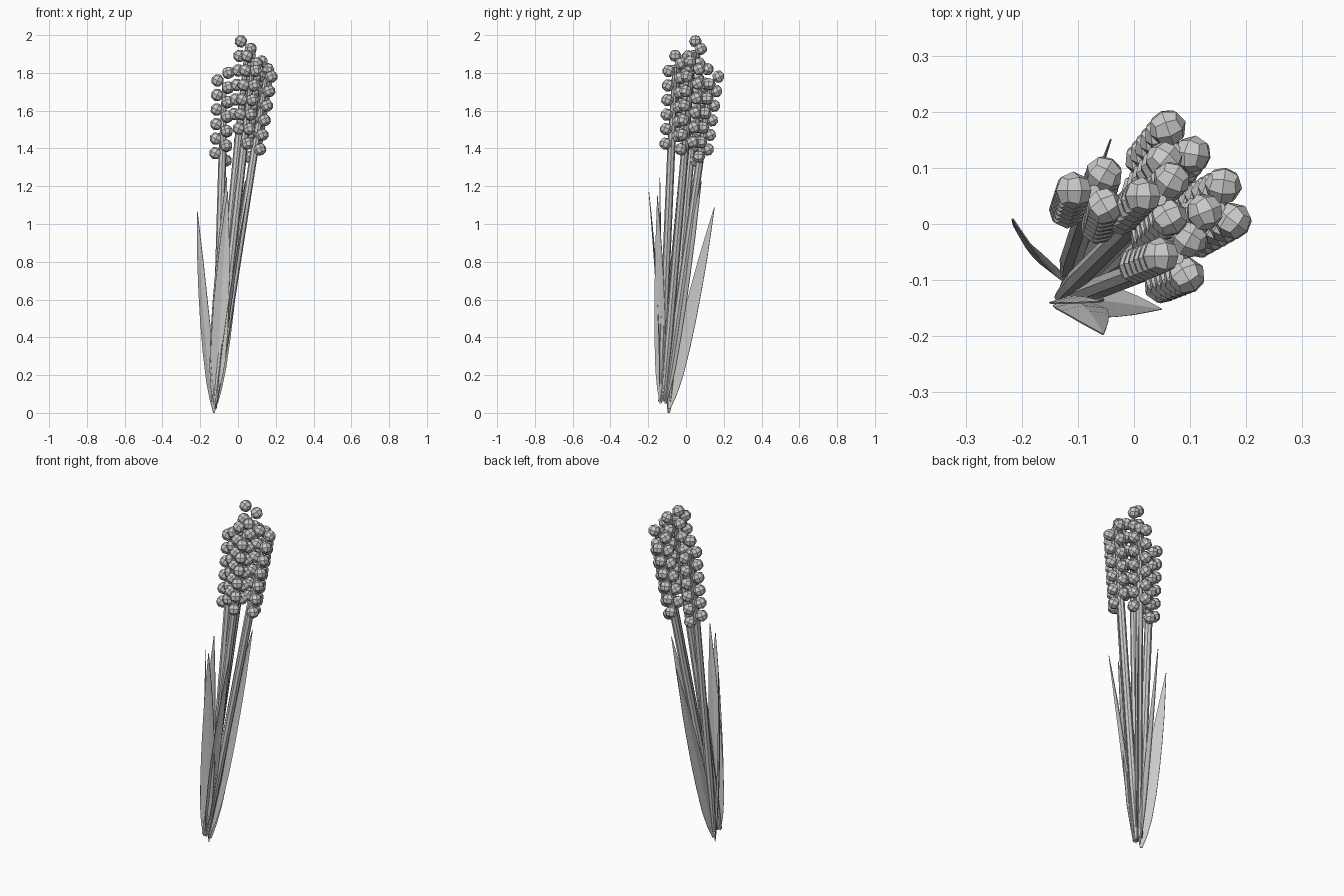
import bpy, bmesh, math
from mathutils import Vector, Matrix

if "Cube" in bpy.data.objects:
    bpy.data.objects.remove(bpy.data.objects["Cube"])

grey = bpy.data.materials.new("plain grey")
grey.diffuse_color = (0.6, 0.6, 0.6, 1)
grey.use_nodes = True
grey.node_tree.nodes["Principled BSDF"].inputs["Base Color"].default_value = grey.diffuse_color


def finish(bm, name):
    me = bpy.data.meshes.new(name)
    bm.to_mesh(me)
    bm.free()
    me.materials.append(grey)
    ob = bpy.data.objects.new(name, me)
    bpy.context.collection.objects.link(ob)
    return ob


def add_bud(bm, centre, outward, r):
    # cube subdivided once and pushed to a sphere, facing outward
    tmp = bmesh.new()
    bmesh.ops.create_cube(tmp, size=1)
    bmesh.ops.subdivide_edges(tmp, edges=tmp.edges[:], cuts=1, use_grid_fill=True)
    rot = outward.to_track_quat('Z', 'Y').to_matrix()
    new = {v: bm.verts.new(centre + rot @ (v.co.normalized() * r)) for v in tmp.verts}
    for f in tmp.faces:
        bm.faces.new([new[v] for v in f.verts])
    tmp.free()


def flower(i, base, top, angle):
    base, top = Vector(base), Vector(top)
    slope = (top - base) / (top.z - base.z)
    # stem
    bm = bmesh.new()
    end = top - slope * 0.06
    rings = []
    for p, r in ((base, 0.012), (base + slope * 0.3, 0.021), (end - slope * 0.4, 0.021), (end, 0.012)):
        rings.append([bm.verts.new(p + Vector((math.cos(a), math.sin(a), 0)) * r)
                      for a in [k * math.tau / 8 for k in range(8)]])
    for a, b in zip(rings, rings[1:]):
        for k in range(8):
            bm.faces.new((a[k], a[(k + 1) % 8], b[(k + 1) % 8], b[k]))
    bm.faces.new(rings[0][::-1])
    bm.faces.new(rings[-1])
    finish(bm, f"stem_{i}")
    # three columns of buds stepping down the stem
    bm = bmesh.new()
    for col in range(3):
        a = math.radians(angle - 120 * col)
        out = Vector((math.cos(a), math.sin(a), 0))
        for row in range(6):
            c = top - slope * (0.04 * col + 0.077 * row) + out * 0.037
            add_bud(bm, c, out + Vector((0, 0, 0.5)), 0.034)
    finish(bm, f"buds_{i}")


# stem base, top bud axis point, direction of the first bud column
flower(1, (-0.12, -0.09, 0.06), (-0.07, 0.063, 1.80), -60)
flower(2, (-0.13, -0.13, 0.06), (0.052, 0.05, 1.967), 180)
flower(3, (-0.12, -0.11, 0.06), (0.077, 0.142, 1.82), 230)
flower(4, (-0.12, -0.12, 0.06), (0.16, 0.035, 1.86), 202)
flower(5, (-0.12, -0.135, 0.06), (0.084, -0.057, 1.89), 180)


def leaf(i, base, tip, wdir, width, bow):
    base, tip = Vector(base), Vector(tip)
    w = Vector((wdir[0], wdir[1], 0)).normalized()
    n = Vector((-w.y, w.x, 0))
    bm = bmesh.new()
    prev = None
    for t, k in ((0, 0.15), (0.07, 0.6), (0.16, 0.9), (0.3, 1), (0.45, 0.95),
                 (0.6, 0.8), (0.75, 0.58), (0.9, 0.26), (1, 0.02)):
        c = base.lerp(tip, t) + n * bow * math.sin(math.pi * t)
        h = w * width * k / 2
        row = [bm.verts.new(c - h), bm.verts.new(c + n * 0.008 * k), bm.verts.new(c + h)]
        if prev:
            for j in range(2):
                bm.faces.new((prev[j], prev[j + 1], row[j + 1], row[j]))
        prev = row
    ob = finish(bm, f"leaf_{i}")
    s = ob.modifiers.new("thickness", 'SOLIDIFY')
    s.thickness = 0.003


# base, tip, direction of the blade width, width, sideways bow
leaf(1, (-0.115, -0.142, 0.1), (-0.055, -0.198, 1.17), (1, 0.05), 0.085, 0.012)
leaf(2, (-0.11, -0.135, 0.05), (0.05, -0.152, 1.15), (0.3, 1), 0.06, 0.01)
leaf(3, (-0.125, -0.09, 0.0), (-0.215, 0.01, 1.07), (-0.65, 0.75), 0.08, 0.01)
leaf(4, (-0.115, -0.09, 0.02), (-0.04, 0.15, 1.09), (0.3, 1), 0.08, 0.0)
leaf(5, (-0.11, -0.11, 0.05), (0.04, 0.08, 1.23), (0.7, 0.7), 0.075, 0.0)
leaf(6, (-0.125, -0.138, 0.05), (-0.06, -0.14, 1.25), (1, 0.1), 0.08, 0.0)
